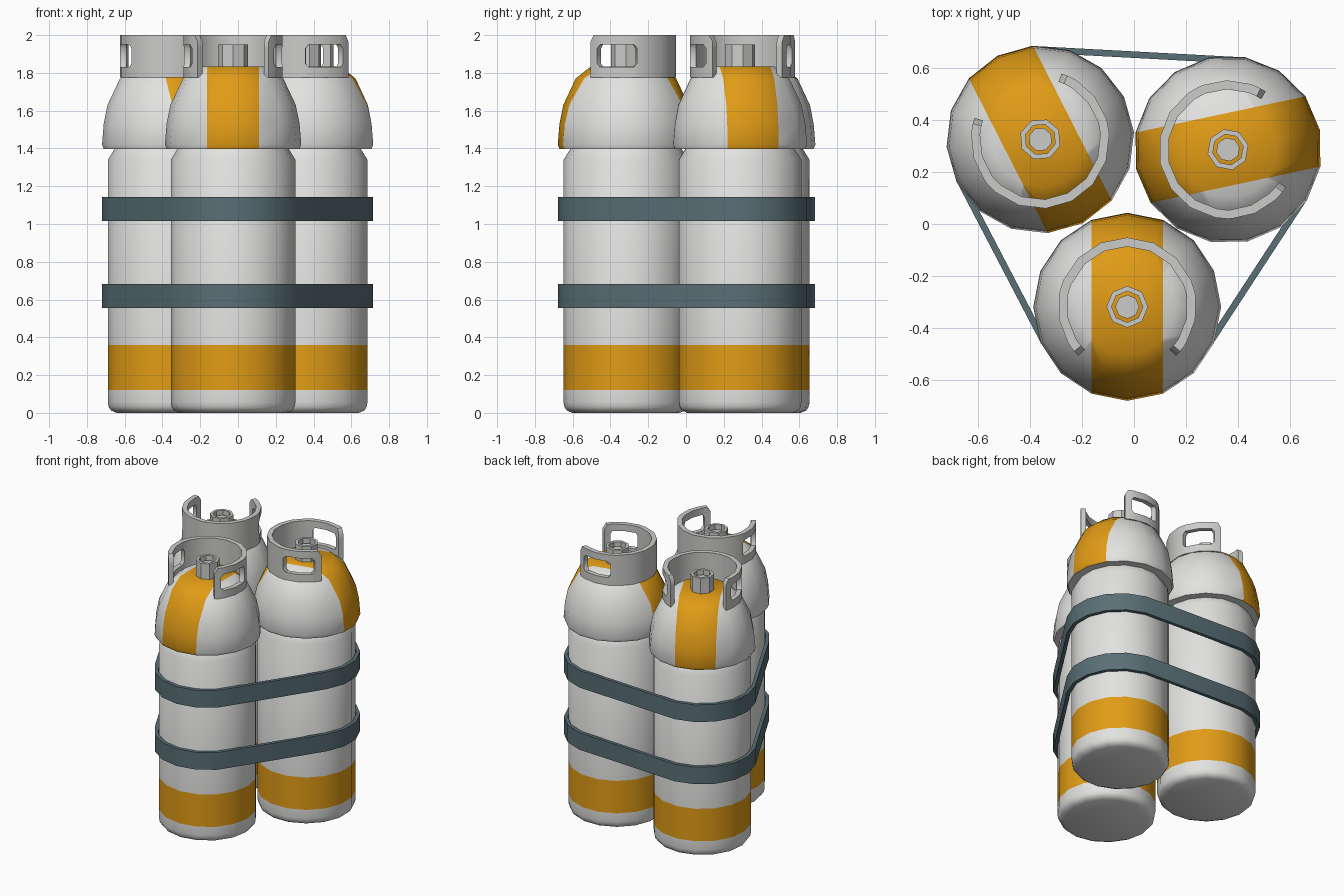
import bpy, bmesh, math
from mathutils import Matrix, Vector

if "Cube" in bpy.data.objects:
    bpy.data.objects.remove(bpy.data.objects["Cube"])


def mat(name, rgb):
    m = bpy.data.materials.new(name)
    m.diffuse_color = (*rgb, 1)
    m.use_nodes = True
    m.node_tree.nodes["Principled BSDF"].inputs["Base Color"].default_value = m.diffuse_color
    return m


WHITE = mat("off_white", (0.76, 0.76, 0.75))
ORANGE = mat("orange", (0.75, 0.33, 0.008))
GREY = mat("light_grey", (0.6, 0.6, 0.59))
SLATE = mat("slate_strap", (0.10, 0.16, 0.18))


def finish(bm, name, mats, place=None, solid=0, angle=40):
    me = bpy.data.meshes.new(name)
    bm.to_mesh(me)
    bm.free()
    for m in mats:
        me.materials.append(m)
    o = bpy.data.objects.new(name, me)
    bpy.context.collection.objects.link(o)
    if place:
        x, y, rot = place
        o.matrix_world = Matrix.Translation((x, y, 0)) @ Matrix.Rotation(math.radians(rot), 4, 'Z')
    bpy.ops.object.select_all(action='DESELECT')
    o.select_set(True)
    bpy.context.view_layer.objects.active = o
    if solid:
        mod = o.modifiers.new("thickness", 'SOLIDIFY')
        mod.thickness, mod.offset, mod.use_even_offset = solid, -1, True
        bpy.ops.object.modifier_apply(modifier=mod.name)
    bpy.ops.object.shade_smooth_by_angle(angle=math.radians(angle))
    return o


def lathe(profile, sides, closed=False):
    """Spin an (r, z) profile; cap the ends unless the profile is a closed loop."""
    bm = bmesh.new()
    rings = [[bm.verts.new((r * math.cos(2 * math.pi * k / sides),
                            r * math.sin(2 * math.pi * k / sides), z))
              for k in range(sides)] for r, z in profile]
    pairs = list(zip(rings, rings[1:]))
    if closed:
        pairs.append((rings[-1], rings[0]))
    else:
        bm.faces.new(rings[0][::-1])
        bm.faces.new(rings[-1])
    for a, b in pairs:
        for k in range(sides):
            j = (k + 1) % sides
            bm.faces.new((a[k], a[j], b[j], b[k]))
    bmesh.ops.recalc_face_normals(bm, faces=bm.faces)
    return bm


def body(tag, place):
    # cylinder with rounded base and a painted orange band
    bm = lathe([(0.283, 0), (0.312, 0.012), (0.325, 0.03), (0.33, 0.055), (0.33, 0.12),
                (0.33, 0.36), (0.33, 1.34), (0.29, 1.405)], 16)
    for f in bm.faces:
        f.material_index = int(0.12 < f.calc_center_median().z < 0.36)
    finish(bm, tag + "_body", [WHITE, ORANGE], place, angle=50)


def dome(tag, place):
    # overhanging shoulder with a straight stripe cut across it
    bm = lathe([(0.28, 1.4), (0.352, 1.398), (0.361, 1.42), (0.352, 1.53), (0.332, 1.63),
                (0.266, 1.77), (0.185, 1.835)], 16)
    w = 0.138
    for s in (-w, w):
        bmesh.ops.bisect_plane(bm, geom=bm.verts[:] + bm.edges[:] + bm.faces[:], dist=0.001,
                               plane_co=(s, 0, 0), plane_no=(1, 0, 0))
    for f in bm.faces:
        f.material_index = int(abs(f.calc_center_median().x) < w - 0.001 and f.normal.z > -0.7)
    finish(bm, tag + "_shoulder", [WHITE, ORANGE], place, angle=50)


def collar(tag, place):
    # open guard ring with a hand-hole window near each end
    # columns: angle, window low, window high, top
    half = [(-45, 1.85, 1.93, 1.965), (-40, 1.85, 1.93, 2.0), (-35, 1.85, 1.93, 2.0),
            (-31, 1.83, 1.95, 2.0), (-11, 1.83, 1.95, 2.0), (9, 1.83, 1.95, 2.0),
            (13, 1.85, 1.93, 2.0), (22.5, 1.85, 1.93, 2.0), (45, 1.85, 1.93, 2.0),
            (67.5, 1.85, 1.93, 2.0)]
    cols = half + [(90, 1.85, 1.93, 2.0)] + [(180 - c[0], *c[1:]) for c in reversed(half)]
    bm = bmesh.new()
    grid = []
    for a, lo, hi, top in cols:
        t = math.radians(a)
        grid.append([bm.verts.new((0.266 * math.cos(t), 0.266 * math.sin(t), z))
                     for z in (1.775, lo, hi, top)])
    for i, (p, q) in enumerate(zip(grid, grid[1:])):
        mid = (cols[i][0] + cols[i + 1][0]) / 2
        window = -35 < min(mid, 180 - mid) < 13
        for row in range(3):
            if row == 1 and window:
                continue
            bm.faces.new((p[row], q[row], q[row + 1], p[row + 1]))
    finish(bm, tag + "_guard_collar", [GREY], place, solid=0.034)


def valve(tag, place):
    # octagonal socket with a recessed plug
    bm = lathe([(0.08, 1.825), (0.08, 1.95), (0.06, 1.95), (0.06, 1.825)], 8, closed=True)
    finish(bm, tag + "_valve_socket", [GREY], place, angle=30)
    bm = lathe([(0.046, 1.825), (0.046, 1.92)], 8)
    finish(bm, tag + "_valve_plug", [GREY], place, angle=30)


# the three tanks: x, y, turn in degrees
TANKS = {"front_tank": (-0.026, -0.318, 0), "left_tank": (-0.36, 0.325, -153),
         "right_tank": (0.361, 0.286, 102)}
for tag, place in TANKS.items():
    for part in (body, dome, collar, valve):
        part(tag, place)


# straps: convex hull around the three tanks
def hull(points):
    def chain(pts):
        out = []
        for p in pts:
            while len(out) > 1 and (out[-1] - out[-2]).cross(p - out[-1]) <= 1e-7:
                out.pop()
            out.append(p)
        return out[:-1]
    pts = sorted(points, key=lambda p: (p.x, p.y))
    return chain(pts) + chain(pts[::-1])


ring = hull([Vector((x + 0.36 * math.cos(math.radians(r + 22.5 * k)),
                     y + 0.36 * math.sin(math.radians(r + 22.5 * k))))
             for x, y, r in TANKS.values() for k in range(16)])
for name, z0, z1 in (("lower_strap", 0.556, 0.683), ("upper_strap", 1.016, 1.143)):
    bm = bmesh.new()
    low = [bm.verts.new((p.x, p.y, z0)) for p in ring]
    top = [bm.verts.new((p.x, p.y, z1)) for p in ring]
    for i in range(len(ring)):
        j = (i + 1) % len(ring)
        bm.faces.new((low[i], low[j], top[j], top[i]))
    finish(bm, name, [SLATE], solid=0.025)
